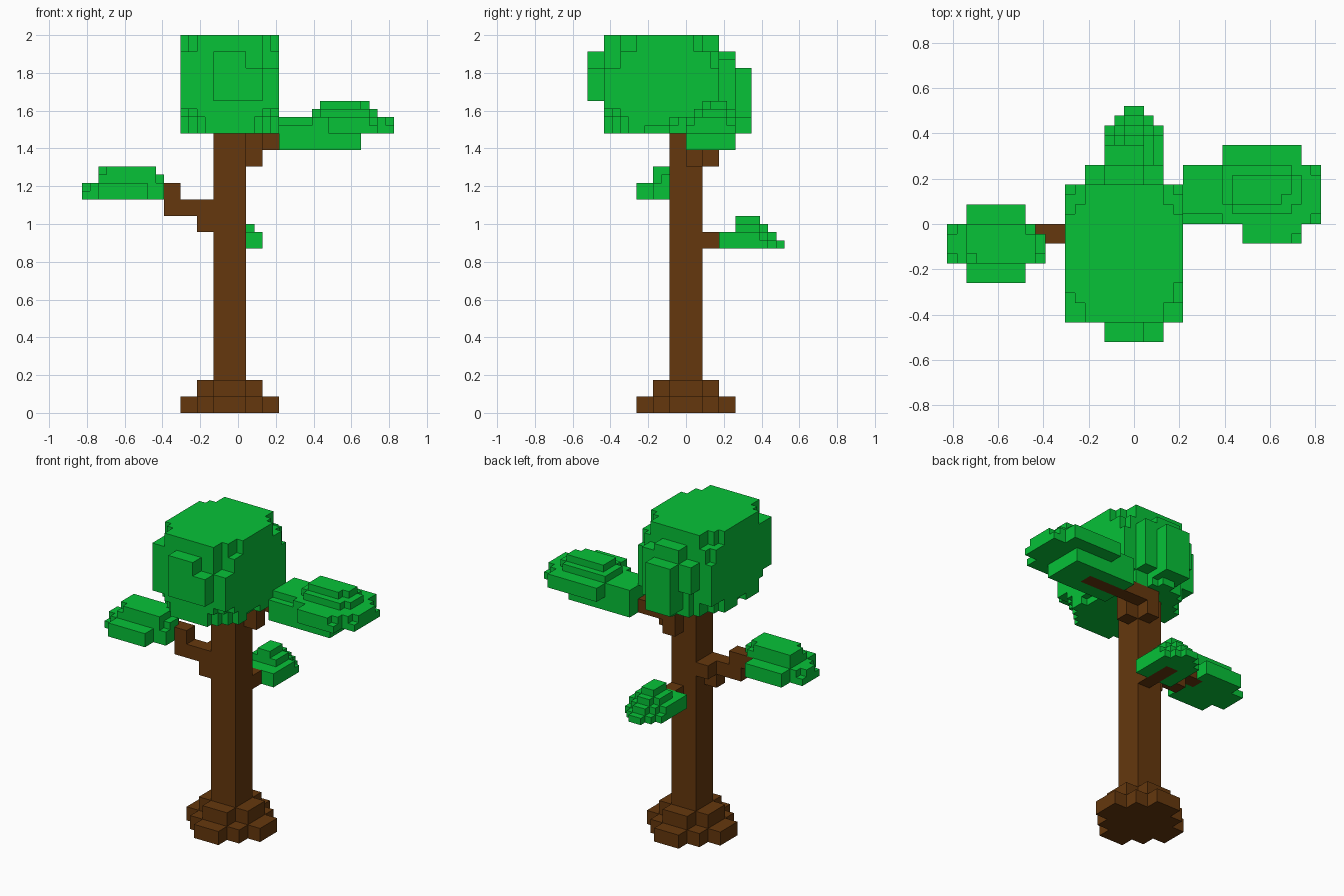
import bpy, bmesh
from itertools import product

cube = bpy.data.objects.get("Cube")
if cube:
    bpy.data.objects.remove(cube, do_unlink=True)

U = 2 / 23          # one full block; parts are built on half blocks
H = U / 2


def material(name, rgb):
    m = bpy.data.materials.new(name)
    m.use_nodes = True
    col = (*rgb, 1)
    m.diffuse_color = col
    m.node_tree.nodes["Principled BSDF"].inputs["Base Color"].default_value = col
    return m


BARK = material("bark brown", (0.130, 0.039, 0.004))
LEAF = material("leaf green", (0.002, 0.540, 0.039))


def cells(boxes):
    """Half-block cells inside boxes (x0, x1, y0, y1, z0, z1), in blocks."""
    out = set()
    for b in boxes:
        n = [round(v * 2) for v in b]
        out |= set(product(range(n[0], n[1]), range(n[2], n[3]), range(n[4], n[5])))
    return out


parts = []          # (name, material, cells); earlier parts win where they overlap
taken = set()


def part(name, mat, add, cut=()):
    c = cells(add) - cells(cut) - taken
    taken.update(c)
    parts.append((name, mat, c))


def skin(name, mat, solid):
    """Mesh only the exposed sides of the cells, merging flat areas."""
    bm = bmesh.new()
    verts = {}

    def vert(p):
        if p not in verts:
            verts[p] = bm.verts.new([k * H for k in p])
        return verts[p]

    for c in solid:
        for axis, side in product(range(3), (0, 1)):
            nb = list(c)
            nb[axis] += 1 if side else -1
            if tuple(nb) in taken:
                continue
            a, b = (axis + 1) % 3, (axis + 2) % 3
            ring = []
            for da, db in ((0, 0), (1, 0), (1, 1), (0, 1)):
                p = list(c)
                p[axis] += side
                p[a] += da
                p[b] += db
                ring.append(vert(tuple(p)))
            bm.faces.new(ring if side else ring[::-1])
    bmesh.ops.dissolve_limit(bm, angle_limit=0.02, verts=bm.verts, edges=bm.edges)
    me = bpy.data.meshes.new(name)
    bm.to_mesh(me)
    bm.free()
    me.materials.append(mat)
    bpy.context.collection.objects.link(bpy.data.objects.new(name, me))


# Trunk and stepped roots
part("trunk", BARK, [(-1.5, .5, -1, 1, 0, 17)])
part("roots", BARK, [
    (-3.5, 2.5, -1, 1, 0, 1), (-2.5, 1.5, -2, 2, 0, 1), (-1.5, .5, -3, 3, 0, 1),
    (-2.5, 1.5, -1, 1, 1, 2), (-1.5, .5, -2, 2, 1, 2)])

# Branches, each running a little way into its leaf pad
part("right_branch", BARK, [
    (-2.5, -1.5, -1, 0, 11, 13), (-2.5, -1.5, 0, 1, 12, 13),
    (-4.5, -2.5, -1, 0, 12, 13), (-6, -3.5, -1, 0, 13, 14)])
part("left_branch", BARK, [
    (-.5, .5, 1, 2, 15, 17), (.5, 1.5, 0, 1, 15, 17), (.5, 5.5, 1, 2, 16, 17)])
part("back_branch", BARK, [(-.5, .5, 1, 2, 10, 11), (-.5, .5, 2, 4, 10, 10.5)])

# Crown: block body with front and back bulges
corner_cuts = []
for x0, x1, xe0, xe1 in ((-3.5, -2.5, -3.5, -3), (1.5, 2.5, 2, 2.5)):
    for z0, z1 in ((17, 18), (22, 23)):
        corner_cuts += [(x0, x1, -5, -4, z0, z1), (x0, x1, 1, 2, z0, z1),
                        (xe0, xe1, -4, -3.5, z0, z1), (xe0, xe1, .5, 1, z0, z1)]
    corner_cuts += [(x0, x1, -5, -4.5, 18, 18.5), (xe0, xe1, -5, -4, 18, 18.5),
                    (xe0, xe1, 1.5, 2, 21, 22)]
# Deeper cut at the upper front left corner, small nibbles along the rims
corner_cuts += [(1.5, 2.5, -5, -4, 21, 22), (2, 2.5, -4, -3, 22, 23),
                (-3.5, -3, -2, -1, 17, 17.5), (2, 2.5, -2.5, -1, 17, 17.5),
                (-2.5, -2, -5, -4.5, 17, 18), (1, 1.5, -5, -4.5, 17, 18),
                (-1.5, -1, 2.5, 3, 17, 17.5), (0, .5, 2.5, 3, 17, 17.5)]
part("crown", LEAF, [
    (-3.5, 2.5, -5, 2, 17, 23),
    (-1.5, .5, -6, -5, 19, 22), (.5, 1.5, -6, -5, 19, 21),
    (-1.5, .5, 2, 3, 17, 22), (-1.5, .5, 3, 4, 17.5, 21),
    (-2.5, -1.5, 2, 3, 19, 21), (-2, -1.5, 2, 2.5, 17, 19),
    (.5, 1.5, 2, 3, 18, 21.5)], corner_cuts)

# Leaf pad on the left branch
part("left_leaves", LEAF, [
    (2.5, 7.5, 0, 3, 16, 17),
    (2.5, 9.5, 0, 3, 17, 18), (4.5, 8.5, 0, 4, 17, 18), (5.5, 8.5, -1, 0, 17, 18),
    (4.5, 8.5, .5, 3, 18, 18.5), (5, 8, 1, 2.5, 18.5, 19)],
    [(9, 9.5, 0, .5, 17.5, 18), (9, 9.5, 2.5, 3, 17.5, 18),
     (2.5, 4.5, 0, .5, 17.5, 18), (8, 8.5, -1, -.5, 17.5, 18),
     (8, 8.5, .5, 1, 18, 18.5), (8, 8.5, 2.5, 3, 18, 18.5),
     (4.5, 5, .5, 1, 18, 18.5), (7.5, 8, 1, 1.5, 18.5, 19)])

# Leaf pad on the right branch
part("right_leaves", LEAF, [
    (-9.5, -4.5, -2, 0, 13, 14), (-8.5, -5.5, -3, 1, 13, 14),
    (-8.5, -5, -2, 0, 14, 15), (-5, -4.5, -1.5, -.5, 14, 14.5)],
    [(-9.5, -9, -2, -1.5, 13.5, 14), (-9.5, -9, -.5, 0, 13.5, 14),
     (-8.5, -8, -2, -1.5, 14.5, 15), (-5.5, -5, -.5, 0, 14.5, 15)])

# Leaf pad on the back branch, a stepped mound
part("back_leaves", LEAF, [
    (-1.5, 1.5, 2, 5, 10, 10.5), (-1, 1, 5, 5.5, 10, 10.5), (-.5, .5, 5.5, 6, 10, 10.5),
    (-1.5, 1.5, 2, 4.5, 10.5, 11), (-1, 1, 4.5, 5, 10.5, 11), (-.5, .5, 5, 5.5, 10.5, 11),
    (-1, 1, 3, 4.5, 11, 11.5), (-.5, .5, 4.5, 5, 11, 11.5),
    (-.5, .5, 3, 4.5, 11.5, 12)])

for p in parts:
    skin(*p)
